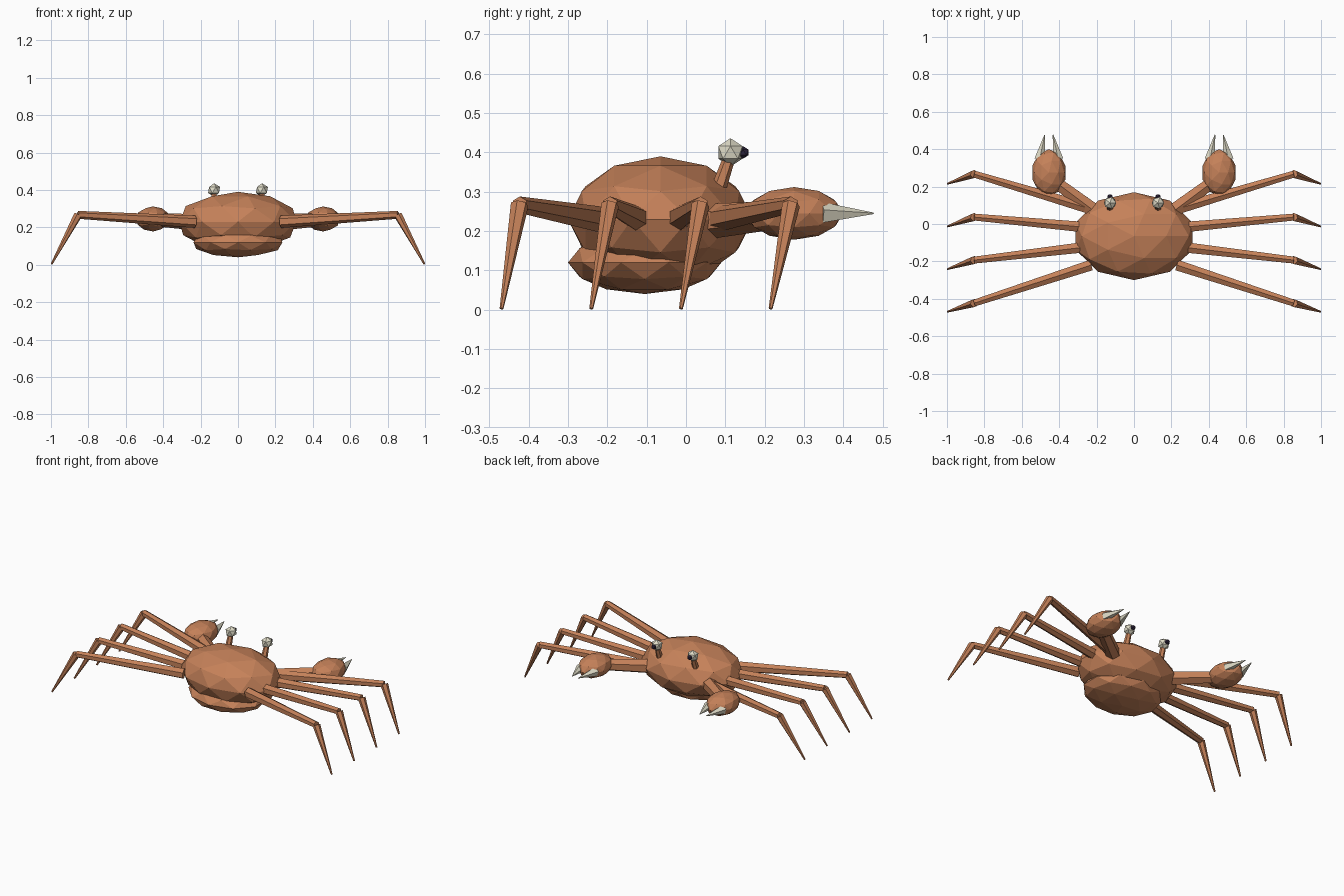
import bpy
from mathutils import Vector

if "Cube" in bpy.data.objects:
    bpy.data.objects.remove(bpy.data.objects["Cube"])


def material(name, color):
    m = bpy.data.materials.new(name)
    m.diffuse_color = (*color, 1)
    m.use_nodes = True
    m.node_tree.nodes["Principled BSDF"].inputs["Base Color"].default_value = m.diffuse_color
    return m


SHELL = material("shell", (0.56, 0.22, 0.10))
BONE = material("bone", (0.75, 0.72, 0.58))
DARK = material("dark", (0.03, 0.02, 0.05))


def finish(name, mat):
    ob = bpy.context.object
    ob.name = name
    ob.data.materials.append(mat)
    return ob


def ball(name, center, radii, mat, sub=2):
    bpy.ops.mesh.primitive_ico_sphere_add(subdivisions=sub, radius=1, location=center)
    bpy.context.object.scale = radii
    return finish(name, mat)


def limb(name, a, b, r1, r2, mat, sides=6):
    a, b = Vector(a), Vector(b)
    d = b - a
    bpy.ops.mesh.primitive_cone_add(vertices=sides, radius1=r1, radius2=r2, depth=d.length,
                                    location=(a + b) / 2,
                                    rotation=d.to_track_quat('Z', 'Y').to_euler())
    return finish(name, mat)


# Body
ball("carapace", (0, -0.065, 0.23), (0.328, 0.235, 0.16), SHELL)
ball("belly", (0, -0.105, 0.12), (0.25, 0.195, 0.08), SHELL)

for s, side in ((-1, "left"), (1, "right")):
    # Walking legs, front to back
    for i in range(4):
        root = (s * 0.23, 0.08 - 0.1 * i, 0.23)
        knee = (s * 0.855, 0.267 - 0.23 * i, 0.267)
        foot = (s * 0.997, 0.215 - 0.228 * i, 0.003)
        limb(f"{side}_upper_leg_{i + 1}", root, knee, 0.033, 0.021, SHELL)
        limb(f"{side}_lower_leg_{i + 1}", knee, foot, 0.023, 0.005, SHELL)

    # Claw arm, palm and two fingers
    limb(f"{side}_claw_arm", (s * 0.2, 0.06, 0.225), (s * 0.42, 0.225, 0.24), 0.045, 0.036, SHELL)
    ball(f"{side}_claw_palm", (s * 0.455, 0.275, 0.245), (0.092, 0.125, 0.067), SHELL)
    for o, label in ((-1, "inner"), (1, "outer")):
        limb(f"{side}_{label}_finger", (s * (0.455 + o * 0.05), 0.345, 0.245),
             (s * (0.455 + o * 0.022), 0.477, 0.245), 0.029, 0.002, BONE, 5)

    # Eye stalk, eyeball and pupil
    limb(f"{side}_eye_stalk", (s * 0.128, 0.08, 0.30), (s * 0.128, 0.113, 0.395), 0.02, 0.015, SHELL)
    ball(f"{side}_eyeball", (s * 0.128, 0.113, 0.40), (0.036,) * 3, BONE, 1)
    ball(f"{side}_pupil", (s * 0.128, 0.145, 0.40), (0.016,) * 3, DARK, 1)
